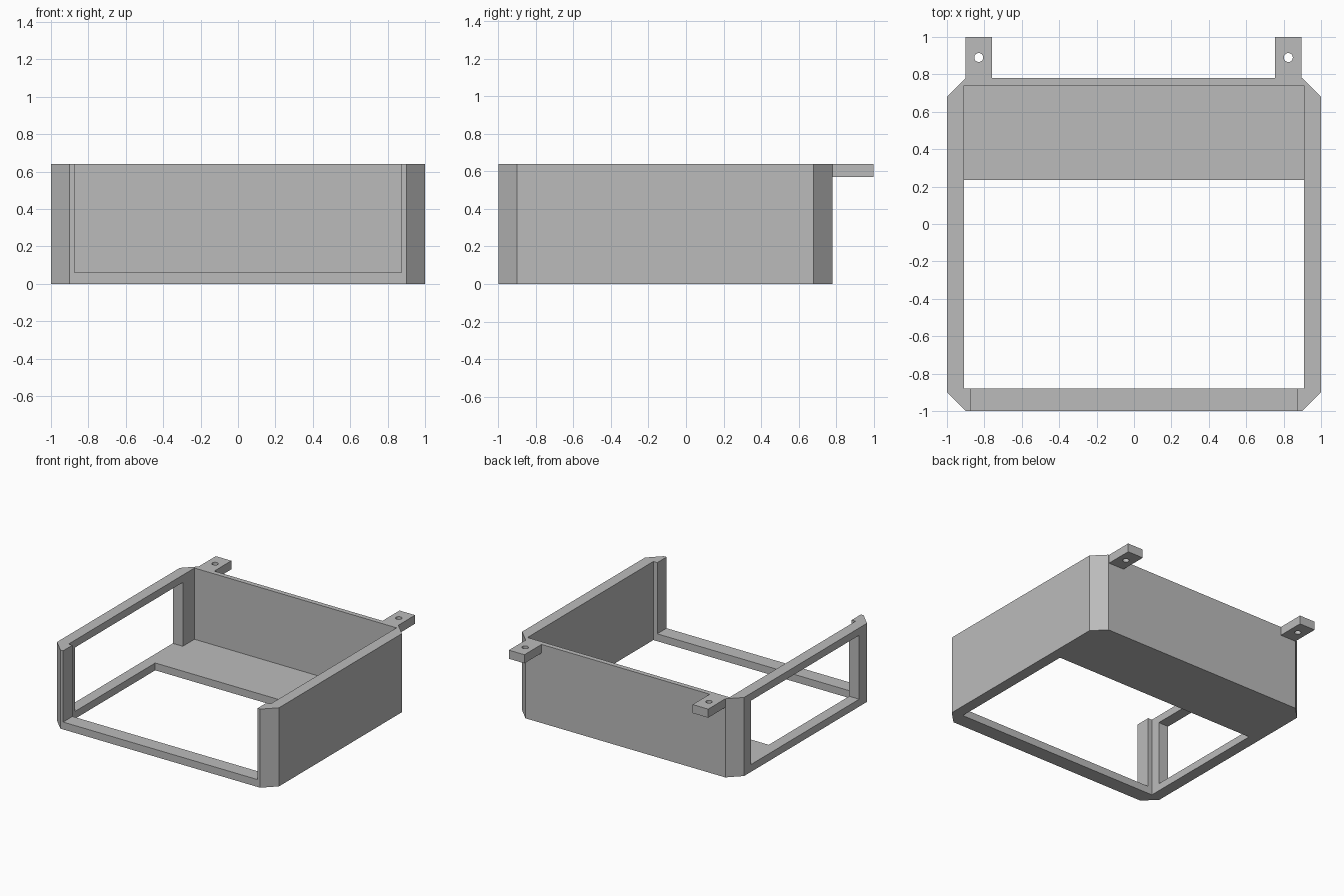
import bpy
import bmesh

if "Cube" in bpy.data.objects:
    bpy.data.objects.remove(bpy.data.objects["Cube"])

HEIGHT = 0.64
FLOOR = 0.06
BACK = 0.78
CUT = 0.10      # corner chamfer

grey = bpy.data.materials.new("plain grey")
grey.use_nodes = True
colour = (0.5, 0.5, 0.5, 1)
grey.diffuse_color = colour
grey.node_tree.nodes["Principled BSDF"].inputs["Base Color"].default_value = colour


def prism(name, outline, z0, z1):
    """Extrude a flat outline from z0 up to z1."""
    bm = bmesh.new()
    face = bm.faces.new([bm.verts.new((x, y, z0)) for x, y in outline])
    top = bmesh.ops.extrude_face_region(bm, geom=[face])["geom"]
    verts = [v for v in top if isinstance(v, bmesh.types.BMVert)]
    bmesh.ops.translate(bm, verts=verts, vec=(0, 0, z1 - z0))
    bmesh.ops.recalc_face_normals(bm, faces=bm.faces)
    mesh = bpy.data.meshes.new(name)
    bm.to_mesh(mesh)
    bm.free()
    mesh.materials.append(grey)
    obj = bpy.data.objects.new(name, mesh)
    bpy.context.collection.objects.link(obj)
    return obj


def box(name, x0, x1, y0, y1, z0, z1):
    return prism(name, [(x0, y0), (x1, y0), (x1, y1), (x0, y1)], z0, z1)


def carve(target, cutter):
    """Subtract the cutter from the target and discard it."""
    mod = target.modifiers.new("cut", "BOOLEAN")
    mod.operation = "DIFFERENCE"
    mod.solver = "EXACT"
    mod.object = cutter
    bpy.context.view_layer.objects.active = target
    bpy.ops.object.modifier_apply(modifier=mod.name)
    bpy.data.objects.remove(cutter)


# Tray body with chamfered corners
half = [(1, BACK - CUT), (1 - CUT, BACK)]
front = [(1 - CUT, -1), (1, CUT - 1)]
right_side = front + half
outline = right_side + [(-x, y) for x, y in reversed(right_side)]
tray = prism("tray_frame", outline, 0, HEIGHT)

# Inner cavity, open front, floor opening and side window
carve(tray, box("cavity", -0.91, 0.91, -0.88, 0.74, FLOOR, 1))
carve(tray, box("front_opening", -0.875, 0.875, -1.2, -0.7, FLOOR, 1))
carve(tray, box("floor_opening", -0.91, 0.91, -0.88, 0.235, -0.2, 0.3))
carve(tray, box("side_window", -1.2, -0.8, -0.80, 0.59, FLOOR, HEIGHT - 0.06))

# Mounting tabs with screw holes
for side, x0, x1 in (("right", -0.9, -0.76), ("left", 0.755, 0.895)):
    tab = box(side + "_mounting_tab", x0, x1, BACK, 1, 0.57, HEIGHT)
    bpy.ops.mesh.primitive_cylinder_add(vertices=24, radius=0.024, depth=1,
                                        location=((x0 + x1) / 2, 0.89, 0.6))
    carve(tab, bpy.context.object)
